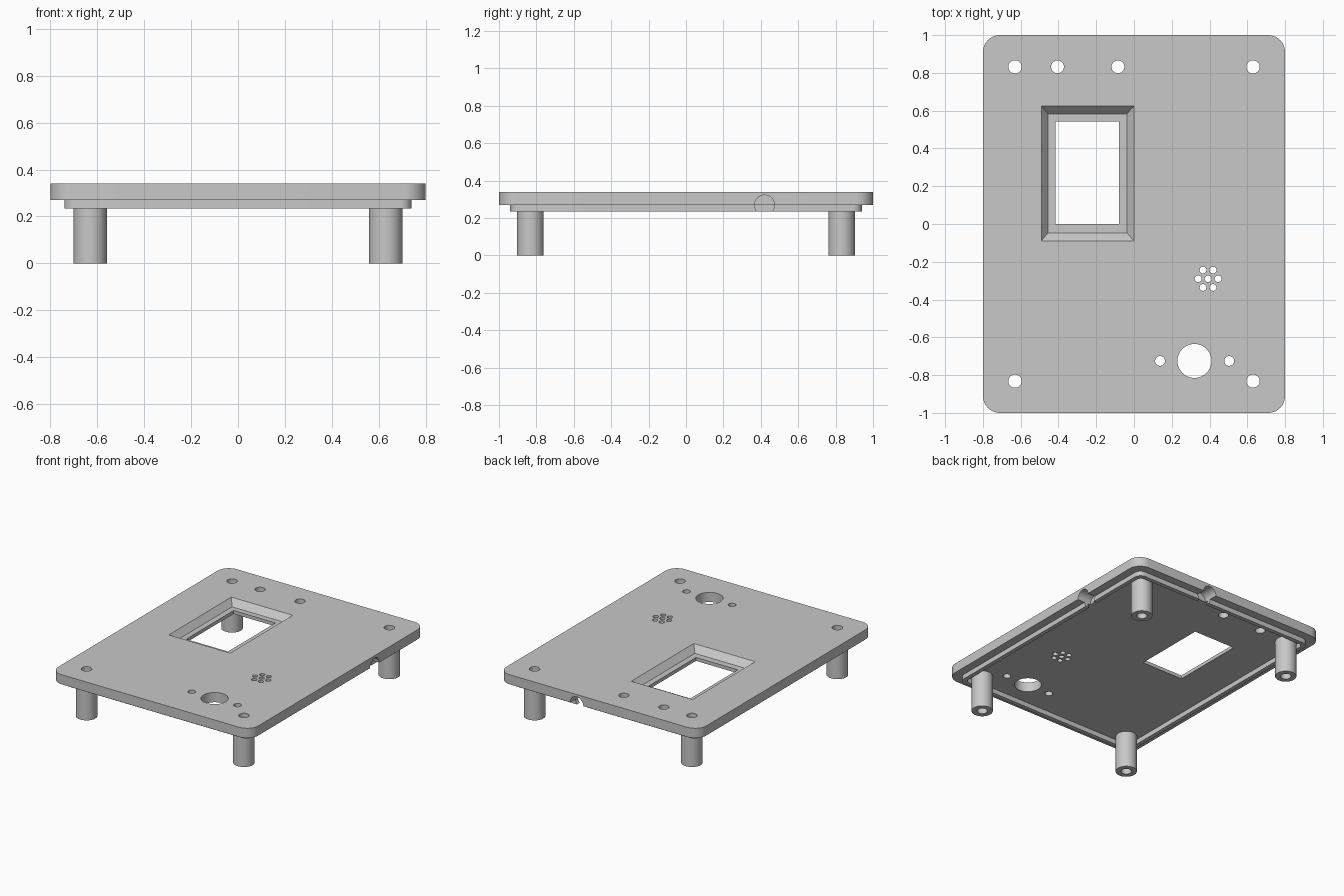
import bpy
import bmesh
from math import cos, sin, pi
from mathutils import Matrix

cube = bpy.data.objects.get("Cube")
if cube:
    bpy.data.objects.remove(cube, do_unlink=True)

# Heights of the stacked parts
TOP, UNDER, LIP_BOTTOM, LEDGE = 0.34, 0.27, 0.235, 0.295
POST_X, POST_Y = 0.63, 0.832

grey = bpy.data.materials.new("plain grey")
grey.use_nodes = True
colour = (0.58, 0.58, 0.58, 1)
grey.diffuse_color = colour
grey.node_tree.nodes["Principled BSDF"].inputs["Base Color"].default_value = colour


def make_object(name, bm):
    bmesh.ops.recalc_face_normals(bm, faces=bm.faces)
    mesh = bpy.data.meshes.new(name)
    bm.to_mesh(mesh)
    bm.free()
    mesh.materials.append(grey)
    obj = bpy.data.objects.new(name, mesh)
    bpy.context.collection.objects.link(obj)
    return obj


def rounded_slab(name, half_x, half_y, low, high, radius):
    bm = bmesh.new()
    bmesh.ops.create_cube(bm, size=1)
    for v in bm.verts:
        v.co.x *= 2 * half_x
        v.co.y *= 2 * half_y
        v.co.z = high if v.co.z > 0 else low
    upright = [e for e in bm.edges
               if abs(e.verts[0].co.z - e.verts[1].co.z) > 0.001]
    bmesh.ops.bevel(bm, geom=upright, offset=radius, segments=10,
                    profile=0.5, affect='EDGES')
    return make_object(name, bm)


def add_rod(bm, x, y, radius, low, high, sides=40):
    bmesh.ops.create_cone(
        bm, cap_ends=True, segments=sides, radius1=radius, radius2=radius,
        depth=high - low, matrix=Matrix.Translation((x, y, (low + high) / 2)))


def add_loft(bm, rings):
    # Rectangular rings of (left, right, front, back, height)
    loops = []
    for x0, x1, y0, y1, z in rings:
        corners = ((x0, y0), (x1, y0), (x1, y1), (x0, y1))
        loops.append([bm.verts.new((x, y, z)) for x, y in corners])
    for a, b in zip(loops, loops[1:]):
        for i in range(4):
            j = (i + 1) % 4
            bm.faces.new((a[i], a[j], b[j], b[i]))
    bm.faces.new(loops[0])
    bm.faces.new(loops[-1])


def cut(obj, cutter):
    mod = obj.modifiers.new("cut", 'BOOLEAN')
    mod.operation = 'DIFFERENCE'
    mod.solver = 'EXACT'
    mod.object = cutter
    select(obj)
    bpy.ops.object.modifier_apply(modifier=mod.name)


def select(obj):
    bpy.ops.object.select_all(action='DESELECT')
    obj.select_set(True)
    bpy.context.view_layer.objects.active = obj


# Cover plate and the locating lip beneath it
plate = rounded_slab("cover_plate", 0.8, 1.0, UNDER, TOP, 0.09)
lip = rounded_slab("locating_lip", 0.74, 0.94, LIP_BOTTOM, UNDER, 0.05)
lip_inside = rounded_slab("lip_cutter", 0.71, 0.91, 0.1, 0.4, 0.03)
cut(lip, lip_inside)

# Four hollow standoff posts
corners = [(sx * POST_X, sy * POST_Y) for sx in (-1, 1) for sy in (-1, 1)]
posts = []
for x, y in corners:
    side = "left" if x > 0 else "right"
    end = "back" if y > 0 else "front"
    bm = bmesh.new()
    add_rod(bm, x, y, 0.071, 0, UNDER, 48)
    posts.append(make_object(f"{end}_{side}_post", bm))

# Screw, button, dial and speaker holes
bm = bmesh.new()
holes = [(x, y, 0.035) for x, y in corners]
holes += [(-0.405, POST_Y, 0.034), (-0.085, POST_Y, 0.034)]
holes += [(0.32, -0.725, 0.09), (0.138, -0.725, 0.026), (0.504, -0.725, 0.026)]
holes += [(0.392, -0.29, 0.018)]
holes += [(0.392 + 0.053 * cos(i * pi / 3), -0.29 + 0.053 * sin(i * pi / 3), 0.018)
          for i in range(6)]
for x, y, radius in holes:
    add_rod(bm, x, y, radius, -0.1, 0.5)

# Display window: sloped frame, flat ledge, straight opening
add_loft(bm, [(-0.495, 0.005, -0.095, 0.63, TOP + 0.005),
              (-0.455, -0.038, -0.047, 0.583, LEDGE),
              (-0.415, -0.08, 0.0, 0.543, LEDGE),
              (-0.415, -0.08, 0.0, 0.543, 0.1)])

# Cable notches in the left and back rims
for x, y, axis in ((0.8, 0.42, 'Y'), (0.175, 1.0, 'X')):
    bmesh.ops.create_cone(
        bm, cap_ends=True, segments=40, radius1=0.053, radius2=0.053, depth=0.22,
        matrix=Matrix.Translation((x, y, UNDER)) @ Matrix.Rotation(pi / 2, 4, axis))
openings = make_object("opening_cutter", bm)

for part in [plate, lip] + posts:
    cut(part, openings)
    select(part)
    bpy.ops.object.shade_smooth_by_angle(angle=pi / 6)

for helper in (lip_inside, openings):
    bpy.data.objects.remove(helper, do_unlink=True)
